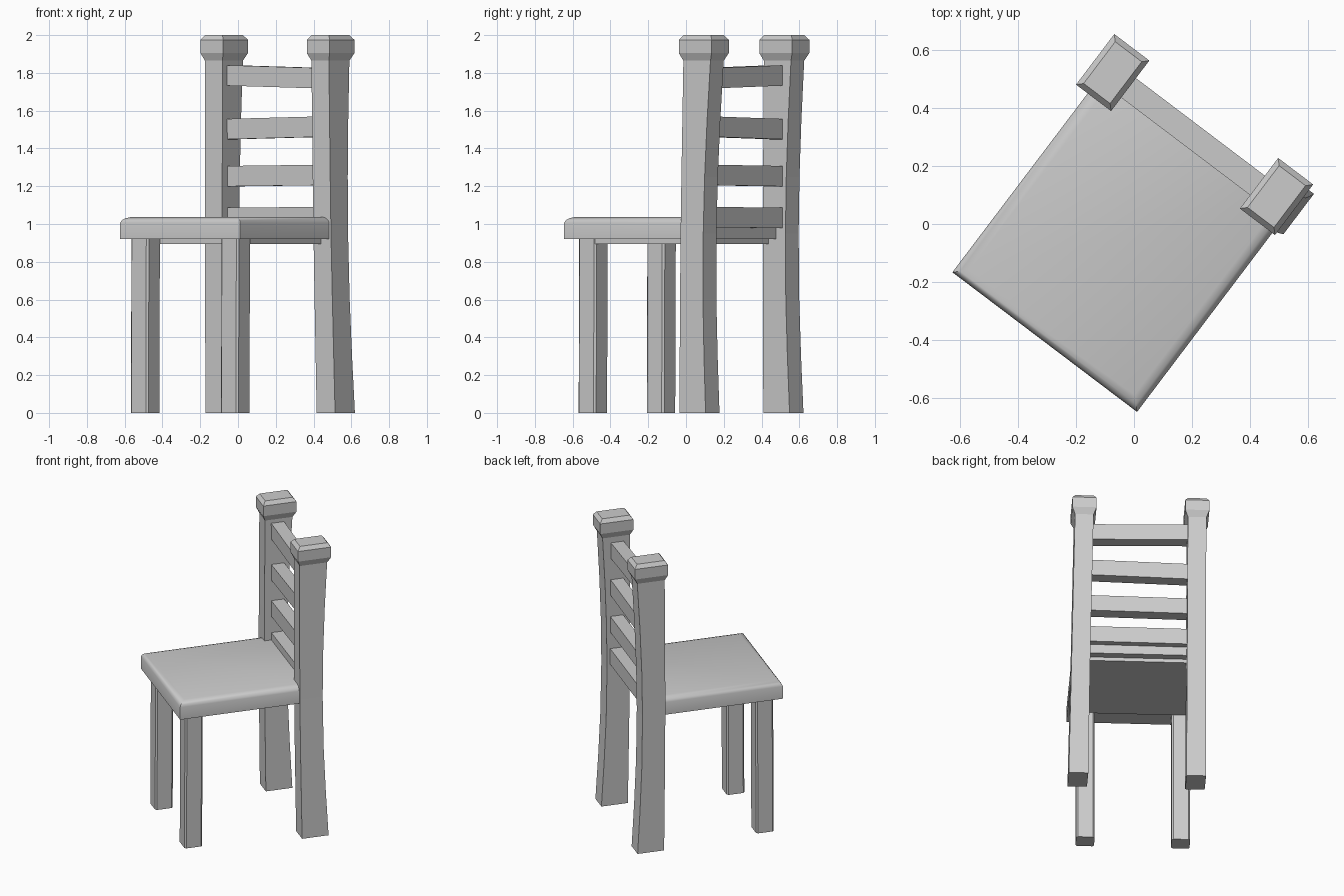
import bpy, bmesh, math

if "Cube" in bpy.data.objects:
    bpy.data.objects.remove(bpy.data.objects["Cube"])

TURN = math.radians(-37.1)  # whole chair is turned about z


def finish(name, bm):
    bmesh.ops.recalc_face_normals(bm, faces=bm.faces)
    me = bpy.data.meshes.new(name)
    bm.to_mesh(me)
    bm.free()
    ob = bpy.data.objects.new(name, me)
    ob.rotation_euler.z = TURN
    bpy.context.collection.objects.link(ob)
    return ob


def loft(name, rings):
    """Stack rectangles (z, x0, x1, y0, y1) into a closed solid."""
    bm = bmesh.new()
    loops = [[bm.verts.new(p) for p in
              ((x0, y0, z), (x1, y0, z), (x1, y1, z), (x0, y1, z))]
             for z, x0, x1, y0, y1 in rings]
    for a, b in zip(loops, loops[1:]):
        for i in range(4):
            j = (i + 1) % 4
            bm.faces.new((a[i], a[j], b[j], b[i]))
    bm.faces.new(loops[0][::-1])
    bm.faces.new(loops[-1])
    return finish(name, bm)


# Seat with a rounded upper rim
def seat_ring(z, inset):
    return (z, -0.398 + inset, 0.398 - inset, -0.509 + inset, 0.363)


seat = loft("seat", [seat_ring(0.92, 0), seat_ring(1.005, 0), seat_ring(1.019, 0.006),
                     seat_ring(1.03, 0.019), seat_ring(1.037, 0.042)])
for p in seat.data.polygons:
    p.use_smooth = True
seat.select_set(True)
bpy.context.view_layer.objects.active = seat
bpy.ops.object.shade_smooth_by_angle(angle=math.radians(35))

# Thin panel under the seat
loft("seat_support", [(0.895, -0.343, 0.343, -0.345, 0.313),
                      (0.925, -0.343, 0.343, -0.345, 0.313)])

# Front legs with chamfered upright edges
for side, cx in (("left", -0.312), ("right", 0.286)):
    h = 0.058
    leg = loft("front_leg_" + side, [(0, cx - h, cx + h, -0.402 - h, -0.402 + h),
                                     (0.925, cx - h, cx + h, -0.398 - h, -0.398 + h)])
    bm = bmesh.new()
    bm.from_mesh(leg.data)
    upright = [e for e in bm.edges if abs(e.verts[0].co.z - e.verts[1].co.z) > 0.5]
    bmesh.ops.bevel(bm, geom=upright, offset=0.01, segments=1, affect='EDGES')
    bm.to_mesh(leg.data)
    bm.free()

# Back posts: curved rear edge, flared and chamfered cap
PROFILE = [  # z, half width, front y, back y
    (0.00, 0.061, 0.282, 0.456), (0.30, 0.060, 0.279, 0.440),
    (0.60, 0.059, 0.276, 0.428), (0.95, 0.058, 0.274, 0.424),
    (1.25, 0.058, 0.275, 0.429), (1.55, 0.058, 0.277, 0.441),
    (1.865, 0.058, 0.279, 0.459), (1.905, 0.0755, 0.262, 0.480),
    (1.975, 0.0755, 0.262, 0.480), (2.00, 0.057, 0.281, 0.461)]
for side, foot, top in (("left", -0.367, -0.3725), ("right", 0.370, 0.334)):
    rings = []
    for z, h, y0, y1 in PROFILE:
        c = foot + (top - foot) * min(z / 1.87, 1)
        rings.append((z, c - h, c + h, y0, y1))
    loft("back_post_" + side, rings)

# Slightly crooked back slats: height at left end, height at right end
for i, (zl, zr) in enumerate(((1.033, 1.036), (1.253, 1.26), (1.502, 1.516), (1.787, 1.771))):
    bm = bmesh.new()
    bmesh.ops.create_cube(bm, size=1)
    for v in bm.verts:
        mid = zl if v.co.x < 0 else zr
        v.co = (v.co.x * 0.66 - 0.01, 0.362 + v.co.y * 0.084, mid + v.co.z * 0.108)
    finish("back_slat_%d" % (i + 1), bm)
